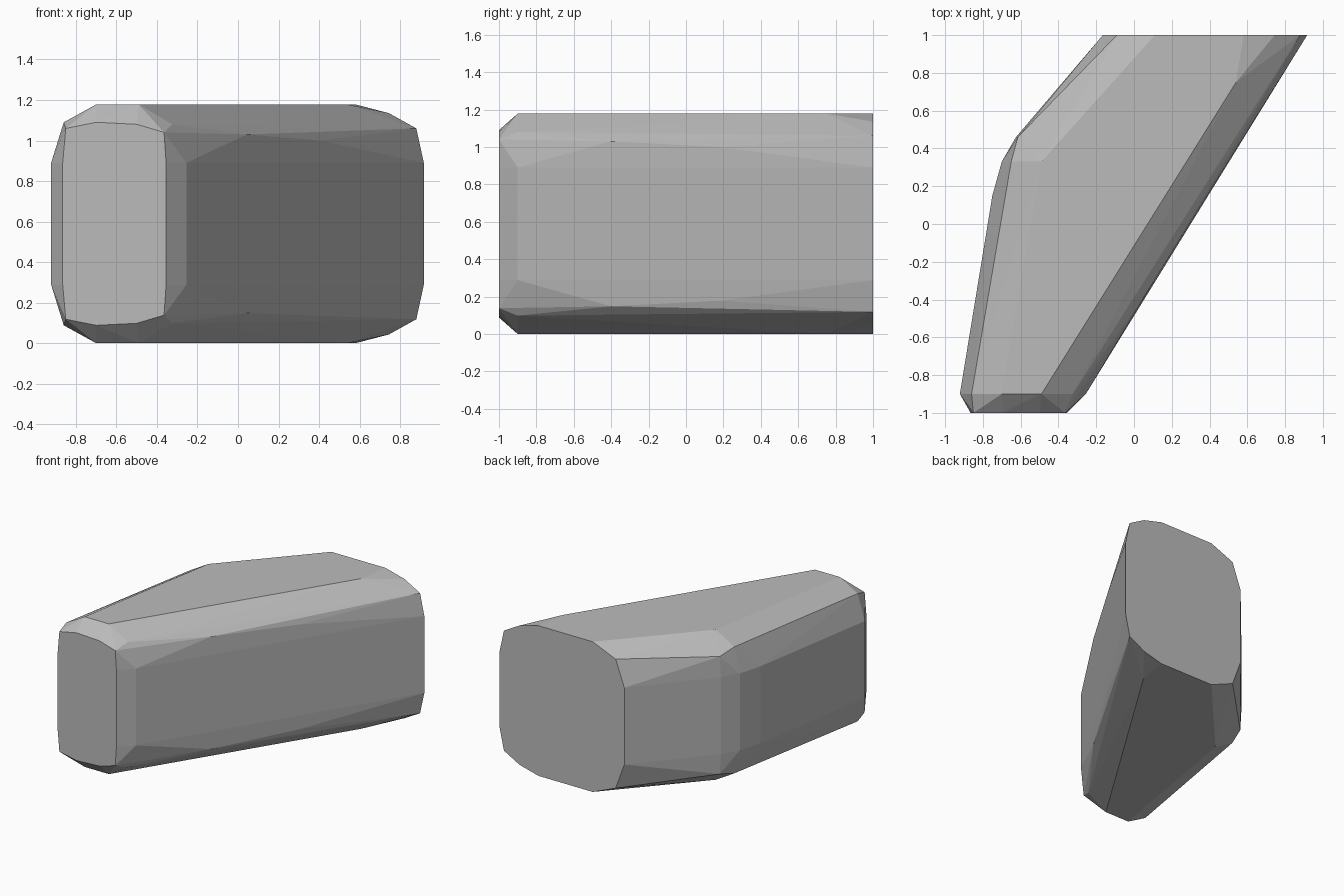
import bpy
import bmesh
import math

if "Cube" in bpy.data.objects:
    bpy.data.objects.remove(bpy.data.objects["Cube"], do_unlink=True)

HEIGHT = 1.178

# Upper half of each cross-section: depth -> (x, z) points, right to left
sections = {
    -1.0: [(-0.865, 0.89), (-0.85, 1.06), (-0.7, 1.09), (-0.5, 1.08),
           (-0.365, 1.04), (-0.355, 0.89)],
    -0.9: [(-0.922, 0.89), (-0.86, 1.09), (-0.7, HEIGHT), (-0.49, HEIGHT),
           (-0.325, 1.08), (-0.255, 0.89)],
    -0.4: [(0.045, 1.03)],
    0.15: [(-0.75, 0.89)],
    0.18: [(0.405, 1.0)],
    0.33: [(-0.7, 0.89), (-0.65, 1.085), (-0.49, HEIGHT)],
    0.46: [(-0.625, 0.89), (-0.615, 1.05)],
    0.75: [(0.54, HEIGHT)],
    1.0: [(-0.165, 0.89), (-0.09, 1.095), (0.11, HEIGHT), (0.58, HEIGHT),
          (0.745, 1.135), (0.88, 1.06), (0.917, 0.89)],
}

# Faceted solid spanning the sections, mirrored top to bottom
bm = bmesh.new()
for y, outline in sections.items():
    for x, z in outline:
        bm.verts.new((x, y, z))
        bm.verts.new((x, y, HEIGHT - z))
hull = bmesh.ops.convex_hull(bm, input=bm.verts)
unused = {v for v in hull["geom_interior"] + hull["geom_unused"]
          if isinstance(v, bmesh.types.BMVert)}
bmesh.ops.delete(bm, geom=list(unused), context="VERTS")
bmesh.ops.dissolve_limit(bm, angle_limit=math.radians(0.5),
                         verts=bm.verts, edges=bm.edges)
bmesh.ops.recalc_face_normals(bm, faces=bm.faces)

mesh = bpy.data.meshes.new("faceted_block")
bm.to_mesh(mesh)
bm.free()
block = bpy.data.objects.new("faceted_block", mesh)
bpy.context.collection.objects.link(block)

# Plain grey finish
grey = bpy.data.materials.new("plain_grey")
grey.use_nodes = True
colour = (0.5, 0.5, 0.5, 1.0)
grey.diffuse_color = colour
grey.node_tree.nodes["Principled BSDF"].inputs["Base Color"].default_value = colour
mesh.materials.append(grey)
